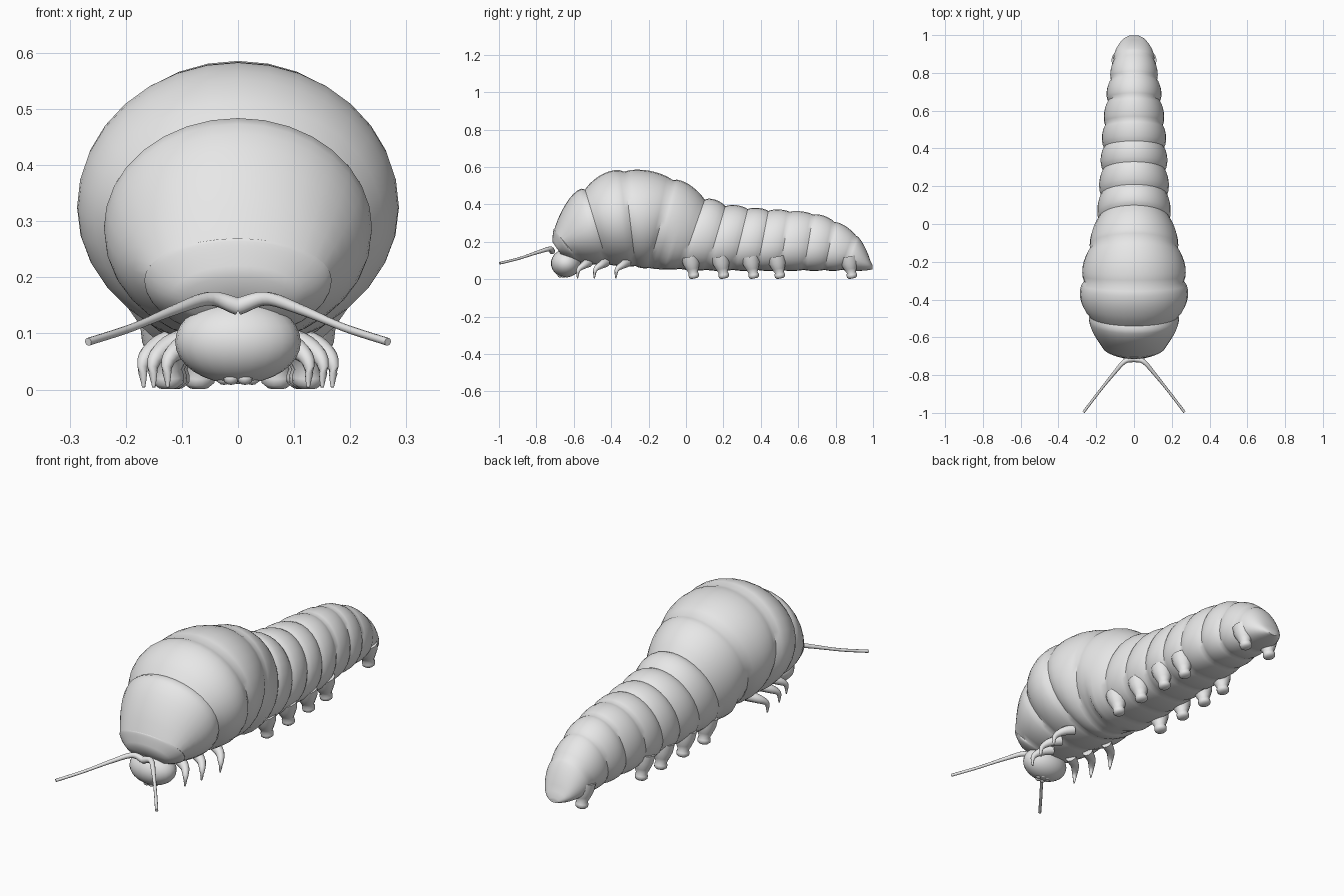
import bpy, bmesh, math
from mathutils import Vector

if "Cube" in bpy.data.objects:
    bpy.data.objects.remove(bpy.data.objects["Cube"])

skin = bpy.data.materials.new("grey skin")
skin.use_nodes = True
skin.diffuse_color = (0.8, 0.8, 0.8, 1)
skin.node_tree.nodes["Principled BSDF"].inputs["Base Color"].default_value = (0.8, 0.8, 0.8, 1)


def finish(bm, name, angle=50):
    """Turn a bmesh into a smooth shaded object."""
    bmesh.ops.recalc_face_normals(bm, faces=bm.faces)
    mesh = bpy.data.meshes.new(name)
    bm.to_mesh(mesh)
    bm.free()
    obj = bpy.data.objects.new(name, mesh)
    bpy.context.collection.objects.link(obj)
    mesh.materials.append(skin)
    bpy.ops.object.select_all(action='DESELECT')
    obj.select_set(True)
    bpy.context.view_layer.objects.active = obj
    bpy.ops.object.shade_smooth_by_angle(angle=math.radians(angle))
    return obj


def skin_rings(bm, rings):
    """Bridge equal rings of points and close both ends with a fan."""
    loops = [[bm.verts.new(p) for p in ring] for ring in rings]
    n = len(loops[0])
    for a, b in zip(loops, loops[1:]):
        for i in range(n):
            j = (i + 1) % n
            bm.faces.new((a[i], a[j], b[j], b[i]))
    for loop in (loops[0], loops[-1]):
        mid = bm.verts.new(sum((v.co for v in loop), Vector()) / n)
        for i in range(n):
            bm.faces.new((loop[i], loop[(i + 1) % n], mid))


def tube(bm, points, radii, sides=10):
    """Tapering tube along a path."""
    pts = [Vector(p) for p in points]
    rings = []
    for i, p in enumerate(pts):
        d = (pts[min(i + 1, len(pts) - 1)] - pts[max(i - 1, 0)]).normalized()
        q = d.to_track_quat('Z', 'Y')
        rings.append([p + q @ Vector((math.cos(t), math.sin(t), 0)) * radii[i]
                      for t in (math.tau * k / sides for k in range(sides))])
    skin_rings(bm, rings)


def curve_points(points, steps=5):
    """Smooth path through the given points."""
    p = [Vector(q) for q in points]
    p = [2 * p[0] - p[1]] + p + [2 * p[-1] - p[-2]]
    out = []
    for a, b, c, d in zip(p, p[1:], p[2:], p[3:]):
        for k in range(steps):
            t = k / steps
            out.append(0.5 * (2 * b + (c - a) * t + (2 * a - 5 * b + 4 * c - d) * t ** 2
                              + (3 * b - a - 3 * c + d) * t ** 3))
    return out + [p[-2]]


def ellipsoid(bm, centre, size, u=24, v=16):
    made = bmesh.ops.create_uvsphere(bm, u_segments=u, v_segments=v, radius=1)
    for vert in made["verts"]:
        vert.co = Vector(centre) + Vector(a * b for a, b in zip(vert.co, size))


# Grooves: y at top, y at bottom, z top, z bottom, half width, z of widest point,
# then height and width swell of the segment that follows
GROOVES = [
    (-0.715, -0.66, 0.20, 0.12, 0.10, 0.16, 0.025, 0.02),
    (-0.705, -0.56, 0.265, 0.09, 0.165, 0.20, 0.06, 0.025),
    (-0.54, -0.42, 0.48, 0.08, 0.235, 0.30, 0.04, 0.035),
    (-0.33, -0.27, 0.575, 0.07, 0.265, 0.34, 0.028, 0.022),
    (-0.07, -0.20, 0.53, 0.06, 0.232, 0.31, 0.03, 0.016),
    (0.10, -0.03, 0.425, 0.055, 0.188, 0.22, 0.018, 0.012),
    (0.21, 0.11, 0.39, 0.05, 0.175, 0.20, 0.013, 0.014),
    (0.33, 0.25, 0.375, 0.05, 0.165, 0.19, 0.011, 0.014),
    (0.44, 0.38, 0.365, 0.05, 0.160, 0.18, 0.010, 0.013),
    (0.555, 0.50, 0.36, 0.05, 0.153, 0.18, 0.010, 0.013),
    (0.68, 0.63, 0.345, 0.05, 0.138, 0.17, 0.014, 0.014),
    (0.795, 0.74, 0.305, 0.05, 0.122, 0.16, 0.015, 0.010),
    (0.91, 0.83, 0.232, 0.05, 0.106, 0.13, 0.022, 0.018),
    (0.985, 0.985, 0.10, 0.05, 0.05, 0.075, 0, 0),
]
SIDES, STEPS = 32, 8


def section(yt, yb, zt, zb, w, zc):
    """One slanted body ring, round above and tapering or boxy below."""
    power = 1.12 if yt < 0 else 0.75
    ring = []
    for k in range(SIDES):
        t = math.tau * k / SIDES
        c, s = math.cos(t), math.sin(t)
        x = w * math.copysign(abs(c) ** (power if s < 0 else 1), c)
        z = zc + s * ((zt - zc) if s > 0 else (zc - zb))
        ring.append((x, yb + (yt - yb) * (z - zb) / (zt - zb), z))
    return ring


# Segmented body
rings = []
for a, b in zip(GROOVES, GROOVES[1:]):
    for k in range(STEPS):
        u = k / STEPS
        swell = math.sin(math.pi * u) ** 0.7
        row = [p + (q - p) * u for p, q in zip(a[:6], b[:6])]
        row[2] += a[6] * swell
        row[3] -= 0.006 * swell
        row[4] += a[7] * swell
        rings.append(section(*row))
rings.append(section(*GROOVES[-1][:6]))
tip = section(0.998, 0.998, 0.075, 0.052, 0.025, 0.063)
bm = bmesh.new()
skin_rings(bm, rings + [tip])
finish(bm, "body", 42)

# Head
bm = bmesh.new()
ellipsoid(bm, (0, -0.642, 0.085), (0.112, 0.08, 0.075))
finish(bm, "head")

# Mouthparts in a star under the face
bm = bmesh.new()
for k in range(6):
    t = math.tau * k / 6
    ellipsoid(bm, (0.025 * math.cos(t), -0.655 + 0.02 * math.sin(t), 0.02),
              (0.014, 0.014, 0.012), 10, 6)
finish(bm, "mouthparts")

for side, word in ((1, "left"), (-1, "right")):
    # Antenna
    bm = bmesh.new()
    path = curve_points([(0, -0.715, 0.148), (side * 0.05, -0.728, 0.162),
                         (side * 0.11, -0.795, 0.143), (side * 0.19, -0.895, 0.11),
                         (side * 0.267, -0.996, 0.085)])
    n = len(path) - 1
    tube(bm, path, [0.016 - 0.009 * min(1, 1.5 * i / n) for i in range(n + 1)])
    finish(bm, word + "_antenna")

    # Three clawed front legs
    for i, (y, x) in enumerate(((-0.58, 0.125), (-0.49, 0.15), (-0.375, 0.168))):
        bm = bmesh.new()
        path = curve_points([(side * (x - 0.07), y + 0.06, 0.09), (side * (x - 0.025), y + 0.035, 0.075),
                             (side * x, y + 0.005, 0.05), (side * x, y, 0.004)], 4)
        n = len(path) - 1
        tube(bm, path, [0.025 - 0.022 * (k / n) ** 1.3 for k in range(n + 1)])
        finish(bm, f"{word}_front_leg_{i + 1}")

    # Stubby rear legs and tail claspers
    for i, (y, x) in enumerate(((0.04, 0.125), (0.20, 0.125), (0.36, 0.12), (0.50, 0.115), (0.885, 0.07))):
        bm = bmesh.new()
        profile = [(0.05, 0.12), (0.046, 0.085), (0.034, 0.055), (0.025, 0.036),
                   (0.029, 0.024), (0.028, 0.012), (0.018, 0.004)]
        tube(bm, [(side * x, y + 0.2 * (0.03 - z), z) for r, z in profile],
             [r for r, z in profile], 14)
        finish(bm, f"{word}_rear_leg_{i + 1}")
